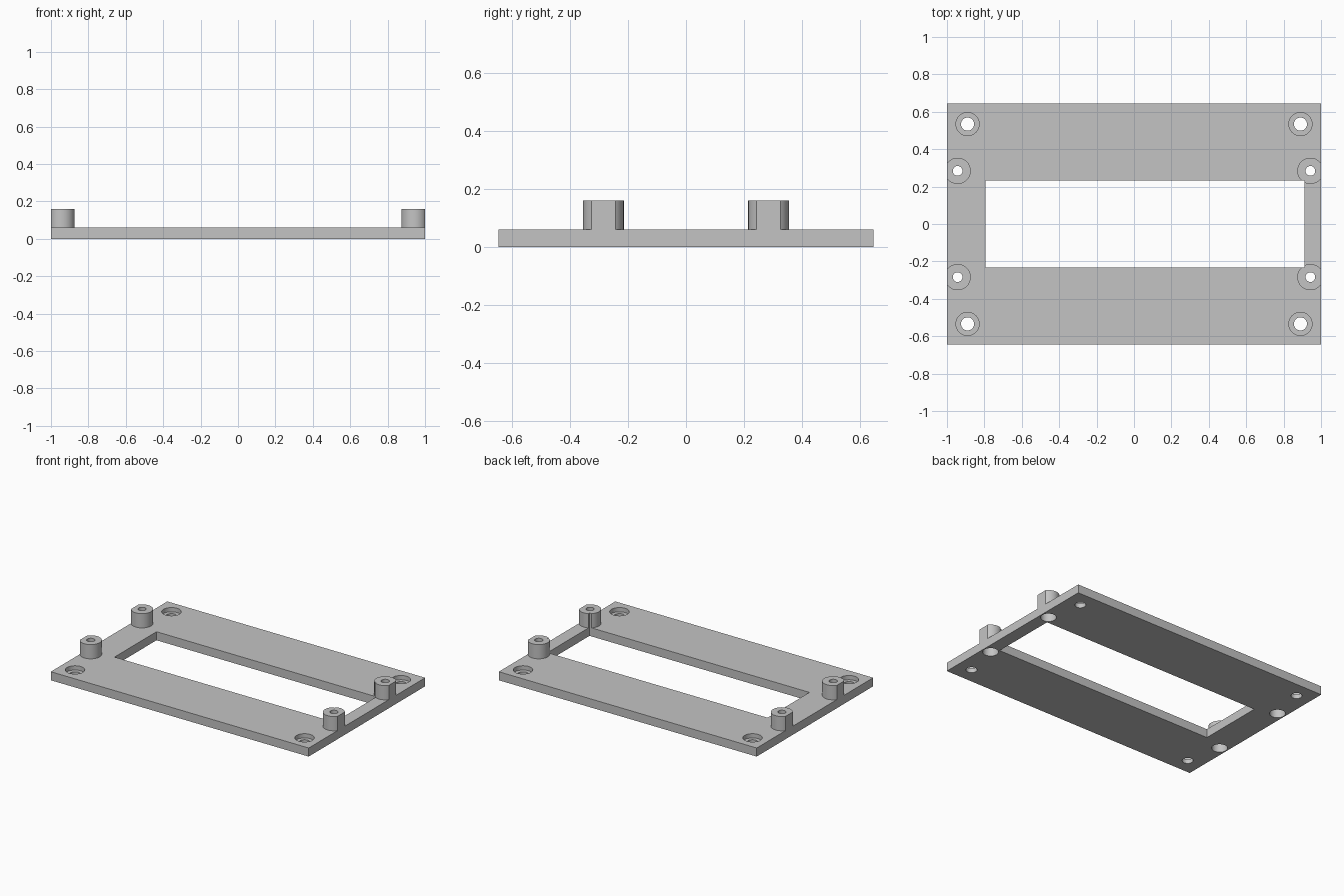
import bpy
import bmesh
from math import acos, cos, sin, pi

if "Cube" in bpy.data.objects:
    bpy.data.objects.remove(bpy.data.objects["Cube"], do_unlink=True)

PLATE_TOP = 0.06
POST_TOP = 0.16
POST_X, POST_Y, POST_R = 0.943, 0.284, 0.07
SCREW_X, SCREW_Y = 0.89, 0.534
SIDES = 48

grey = bpy.data.materials.new("light_grey")
grey.use_nodes = True
grey.diffuse_color = (0.55, 0.55, 0.55, 1)
grey.node_tree.nodes["Principled BSDF"].inputs["Base Color"].default_value = grey.diffuse_color


def prism(name, outline, z0, z1):
    """Solid made by raising a flat outline from z0 to z1."""
    bm = bmesh.new()
    base = bm.faces.new([bm.verts.new((x, y, z0)) for x, y in outline])
    raised = bmesh.ops.extrude_face_region(bm, geom=[base])["geom"]
    top = [v for v in raised if isinstance(v, bmesh.types.BMVert)]
    bmesh.ops.translate(bm, verts=top, vec=(0, 0, z1 - z0))
    bmesh.ops.recalc_face_normals(bm, faces=bm.faces)
    mesh = bpy.data.meshes.new(name)
    bm.to_mesh(mesh)
    bm.free()
    mesh.materials.append(grey)
    obj = bpy.data.objects.new(name, mesh)
    bpy.context.collection.objects.link(obj)
    return obj


def rectangle(x0, x1, y0, y1):
    return [(x0, y0), (x1, y0), (x1, y1), (x0, y1)]


def circle(x, y, r):
    return [(x + r * cos(2 * pi * i / SIDES), y + r * sin(2 * pi * i / SIDES))
            for i in range(SIDES)]


def post_outline(side, y):
    """Round outline cut flat where it meets the end of the plate."""
    start = acos((1 - POST_X) / POST_R)
    angles = [start + (2 * pi - 2 * start) * i / SIDES for i in range(SIDES + 1)]
    return [(side * (POST_X + POST_R * cos(a)), y + POST_R * sin(a)) for a in angles]


def combine(target, tool, operation):
    mod = target.modifiers.new(operation.lower(), "BOOLEAN")
    mod.operation = operation
    mod.solver = "EXACT"
    mod.object = tool
    bpy.context.view_layer.objects.active = target
    bpy.ops.object.modifier_apply(modifier=mod.name)
    bpy.data.objects.remove(tool, do_unlink=True)


# Flat base plate
frame = prism("mounting_frame", rectangle(-1, 1, -0.645, 0.645), 0, PLATE_TOP)
corners = [(sx, sy) for sx in (-1, 1) for sy in (-1, 1)]

# Standoff posts at both ends
for sx, sy in corners:
    post = prism("standoff_post", post_outline(sx, sy * POST_Y), PLATE_TOP / 2, POST_TOP)
    combine(frame, post, "UNION")

# Off-centre window, also notching the posts beside it
window = prism("window_cutter", rectangle(-0.795, 0.911, -0.2325, 0.2325), -0.1, 0.3)
combine(frame, window, "DIFFERENCE")

# Post bores widened from below, corner screw holes widened from above
for sx, sy in corners:
    px, py = sx * POST_X, sy * POST_Y
    cx, cy = sx * SCREW_X, sy * SCREW_Y
    for x, y, r, z0, z1 in ((px, py, 0.026, -0.1, 0.3),
                            (px, py, 0.05, -0.1, 0.08),
                            (cx, cy, 0.035, -0.1, 0.3),
                            (cx, cy, 0.062, PLATE_TOP / 2, 0.3)):
        combine(frame, prism("hole_cutter", circle(x, y, r), z0, z1), "DIFFERENCE")

# Smooth round walls, crisp edges
bpy.ops.object.select_all(action="DESELECT")
frame.select_set(True)
bpy.context.view_layer.objects.active = frame
bpy.ops.object.shade_smooth_by_angle(angle=pi / 6)
